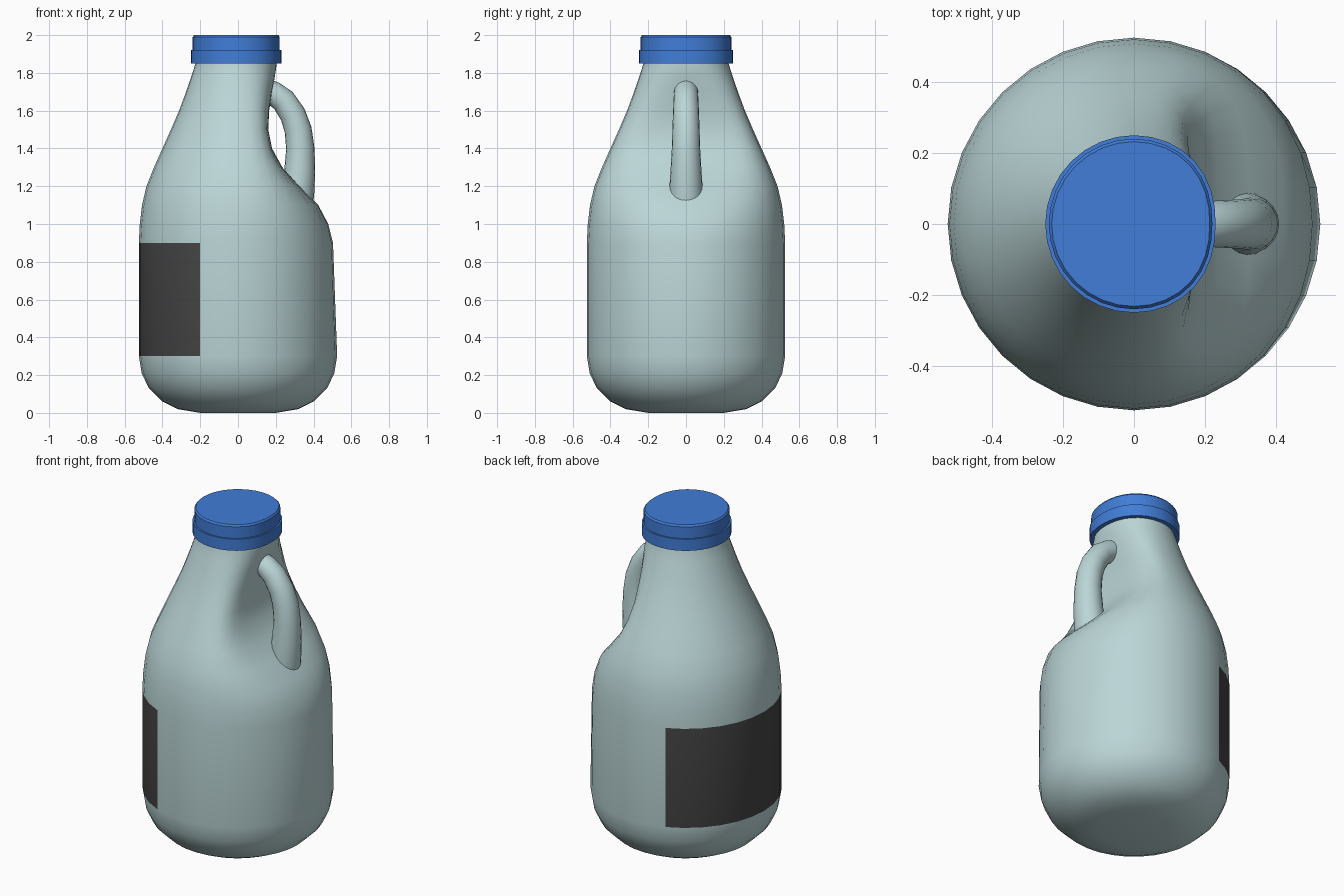
import bpy, bmesh, math
from mathutils import Vector

if "Cube" in bpy.data.objects:
    bpy.data.objects.remove(bpy.data.objects["Cube"])

SIDES = 32


def material(name, rgb):
    m = bpy.data.materials.new(name)
    m.diffuse_color = (*rgb, 1)
    m.use_nodes = True
    m.node_tree.nodes["Principled BSDF"].inputs["Base Color"].default_value = m.diffuse_color
    return m


def loft(name, rings, mats, angle):
    """Skin a list of vertex rings, close both ends and smooth by angle."""
    bm = bmesh.new()
    rows = [[bm.verts.new(p) for p in ring] for ring in rings]
    n = len(rows[0])
    for a, b in zip(rows, rows[1:]):
        for i in range(n):
            j = (i + 1) % n
            bm.faces.new((a[i], a[j], b[j], b[i]))
    bm.faces.new(rows[0][::-1])
    bm.faces.new(rows[-1])
    bmesh.ops.recalc_face_normals(bm, faces=bm.faces[:])
    me = bpy.data.meshes.new(name)
    bm.to_mesh(me)
    bm.free()
    for m in mats:
        me.materials.append(m)
    ob = bpy.data.objects.new(name, me)
    bpy.context.collection.objects.link(ob)
    bpy.ops.object.select_all(action='DESELECT')
    ob.select_set(True)
    bpy.context.view_layer.objects.active = ob
    bpy.ops.object.shade_smooth_by_angle(angle=math.radians(angle))
    return ob


def squashed_ring(z, r, c):
    """Circle of radius r whose +x side is softly flattened to reach only x = c."""
    x0 = 0.2 * c
    power = (r - x0) / (c - x0)
    pts = []
    for i in range(SIDES):
        a = 2 * math.pi * i / SIDES
        x, y = r * math.cos(a), r * math.sin(a)
        if x > x0:
            t = min(1, (x - x0) / (r - x0))
            x = x0 + (c - x0) * (1 - (1 - t) ** power)
        pts.append((x, y, z))
    return pts


plastic = material("pale_plastic", (0.50, 0.67, 0.68))
blue = material("blue_plastic", (0.053, 0.205, 0.68))
dark = material("dark_label", (0.06, 0.06, 0.06))

# Body: height, radius, reach on the recessed handle side
profile = [
    (0.0, 0.20, 0.20), (0.02, 0.32, 0.32), (0.06, 0.40, 0.40),
    (0.13, 0.472, 0.472), (0.21, 0.51, 0.51), (0.30, 0.525, 0.525),
    (0.90, 0.525, 0.503), (1.0, 0.52, 0.478), (1.1, 0.508, 0.425),
    (1.2, 0.485, 0.325), (1.3, 0.445, 0.235), (1.4, 0.40, 0.18),
    (1.5, 0.355, 0.16), (1.6, 0.312, 0.165), (1.7, 0.275, 0.18),
    (1.78, 0.248, 0.195), (1.85, 0.225, 0.205), (1.9, 0.22, 0.20)]
body = loft("jug_body", [squashed_ring(*p) for p in profile], [plastic, dark], 60)

# Label: a band of body faces wrapped around the -x side
for f in body.data.polygons:
    if 0.5 < f.center.z < 0.7 and f.center.x < -0.2:
        f.material_index = 1

# Cap: tamper ring below, lid above, slightly shorter on the handle side
cap_profile = [(1.85, 0.22), (1.85, 0.25), (1.92, 0.25), (1.92, 0.24),
               (1.99, 0.24), (2.0, 0.232)]
loft("cap", [squashed_ring(z, r, r * 0.92) for z, r in cap_profile], [blue], 35)

# Handle: tapered tube along a curved path in the xz plane (x, z, radius)
path = [(0.12, 1.715, 0.064), (0.19, 1.69, 0.064), (0.24, 1.655, 0.066),
        (0.29, 1.58, 0.069), (0.318, 1.50, 0.072), (0.33, 1.40, 0.075),
        (0.327, 1.28, 0.082), (0.315, 1.17, 0.089), (0.30, 1.04, 0.09)]
rings = []
for k, (x, z, r) in enumerate(path):
    p, q = path[max(k - 1, 0)], path[min(k + 1, len(path) - 1)]
    d = Vector((q[0] - p[0], 0, q[1] - p[1])).normalized()
    side = Vector((0, 1, 0))
    out = side.cross(d)
    rings.append([Vector((x, 0, z)) + r * (math.cos(a) * out + math.sin(a) * side)
                  for a in (2 * math.pi * i / 20 for i in range(20))])
loft("handle", rings, [plastic], 60)
